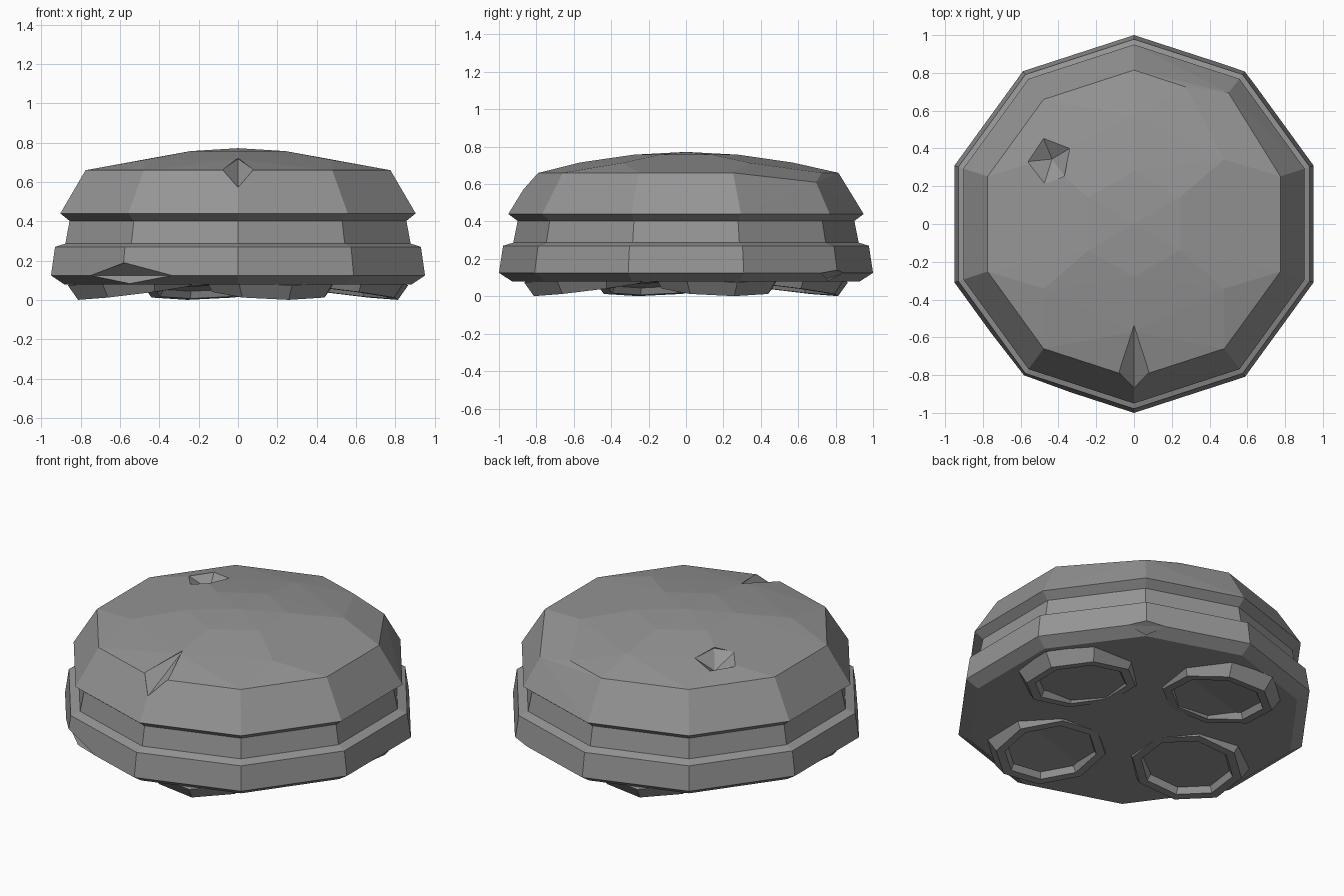
import bpy, bmesh
from math import sin, cos, radians, atan2, hypot
from mathutils import Matrix, Vector

if "Cube" in bpy.data.objects:
    bpy.data.objects.remove(bpy.data.objects["Cube"])

grey = bpy.data.materials.new("dark_grey")
grey.diffuse_color = (.3, .3, .3, 1)
grey.use_nodes = True
grey.node_tree.nodes["Principled BSDF"].inputs["Base Color"].default_value = grey.diffuse_color


def ring(r, z, n=10, start=90):
    return [(r * cos(radians(start + 360 * i / n)),
             r * sin(radians(start + 360 * i / n)), z) for i in range(n)]


def finish(bm, name):
    bmesh.ops.recalc_face_normals(bm, faces=bm.faces[:])
    me = bpy.data.meshes.new(name)
    bm.to_mesh(me)
    bm.free()
    me.materials.append(grey)
    ob = bpy.data.objects.new(name, me)
    bpy.context.collection.objects.link(ob)
    return ob


def loft(name, profile, n, start=90, matrix=None):
    """Stack of n-sided rings, capped at both ends."""
    bm = bmesh.new()
    rings = [[bm.verts.new(p) for p in ring(r, z, n, start)] for r, z in profile]
    for a, b in zip(rings, rings[1:]):
        for i in range(n):
            j = (i + 1) % n
            bm.faces.new((a[i], a[j], b[j], b[i]))
    bm.faces.new(rings[0])
    bm.faces.new(rings[-1])
    if matrix:
        bm.transform(matrix)
    return finish(bm, name)


def hull(name, points):
    bm = bmesh.new()
    for p in points:
        bm.verts.new(p)
    out = bmesh.ops.convex_hull(bm, input=bm.verts[:])
    junk = {v for v in out["geom_interior"] + out["geom_unused"]
            if isinstance(v, bmesh.types.BMVert)}
    bmesh.ops.delete(bm, geom=list(junk), context='VERTS')
    bmesh.ops.dissolve_limit(bm, angle_limit=0.01, verts=bm.verts[:], edges=bm.edges[:])
    return finish(bm, name)


def chip(target, name, points):
    """Cut a faceted dent out of the target."""
    cutter = hull(name, points)
    cutter.hide_render = True
    cutter.display_type = 'WIRE'
    mod = target.modifiers.new(name, 'BOOLEAN')
    mod.operation = 'DIFFERENCE'
    mod.solver = 'EXACT'
    mod.object = cutter


# Lower band and neck
base = loft("base_band", [(.93, .08), (1, .125), (.978, .27), (.923, .287), (.897, .42)], 10)

# Domed lid, with one flattened rim corner
rim = [p for p in ring(.815, .66) if not (p[0] > .3 and p[1] > .5)]
dome = [(0, 0, .772)] + ring(.28, .757, 6)
dome += [(sx * .476, sy * .342, .713) for sx in (-1, 1) for sy in (-1, 1)]
dome += [(0, .57, .715), (0, -.57, .715)]
lid = hull("lid", ring(.897, .40) + ring(.95, .44) + rim + dome
           + [(.275, .725, .66), (.5, .695, .61)])

# Dents in the lid
chip(lid, "front_notch_cutter",
     [(0, -.53, .718), (-.08, -.785, .662), (.08, -.785, .662),
      (0, -.868, .57), (0, -.745, .625), (0, -1.1, 1.0)])
chip(lid, "top_dent_cutter",
     [(-.48, .455, .695), (-.34, .40, .715), (-.365, .25, .725),
      (-.476, .21, .718), (-.566, .33, .698), (-.434, .344, .64), (-.5, .38, 1.0)])

# Chips in the lower band
chip(base, "front_chip_cutter",
     [(-.575, -.80, .19), (-.75, -.586, .125), (-.335, -.891, .125),
      (-.55, -.757, .083), (-.85, -1.15, .13)])
chip(base, "back_chip_cutter",
     [(.585, .806, .14), (.48, .844, .125), (.65, .722, .125),
      (.53, .73, .083), (.8, 1.1, .11)])

# Four tilted octagonal feet with recessed soles
cx, cy = .52, .165
tilt = Matrix.Rotation(.13, 4, 'Y')
for i in range(4):
    turn = Matrix.Rotation(radians(90 * i) + atan2(cy, cx), 4, 'Z')
    place = turn @ Matrix.Translation(Vector((hypot(cx, cy), 0, .041))) @ tilt
    loft(f"foot_{i + 1}", [(.355, .08), (.31, 0), (.26, 0), (.24, .035)], 8, 0, place)
